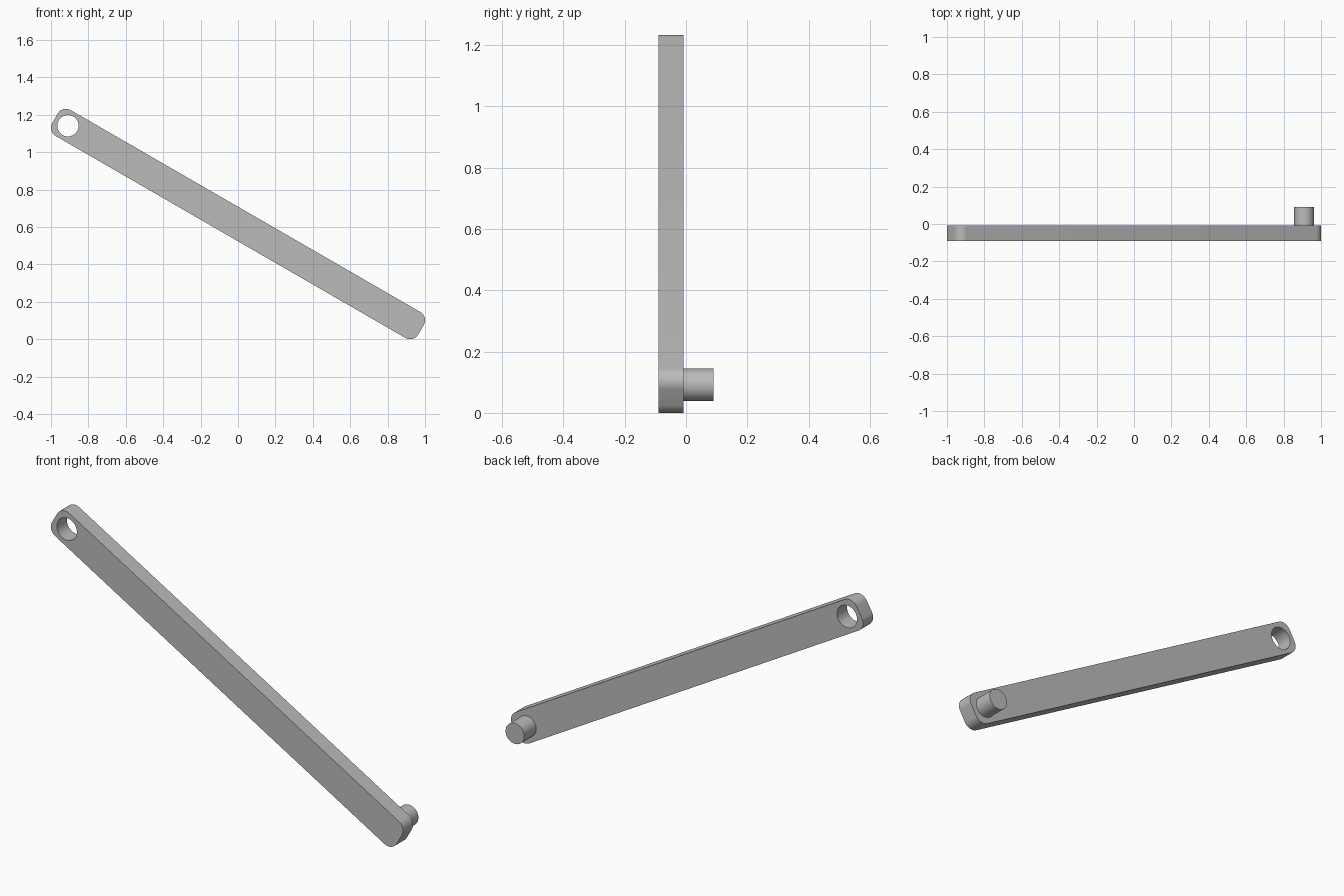
import bpy
from math import sin, cos, pi, radians
from mathutils import Vector, Matrix

if "Cube" in bpy.data.objects:
    bpy.data.objects.remove(bpy.data.objects["Cube"], do_unlink=True)

HALF_LEN, HALF_WID, CORNER = 1.13, 0.08, 0.05
PIVOT = HALF_LEN - HALF_WID          # distance of hole and pin from the middle
HOLE_R, PIN_R = 0.057, 0.053
FRONT, BACK, PIN_END = -0.09, -0.008, 0.09
TILT = Matrix.Translation((0, 0, 0.616)) @ Matrix.Rotation(radians(30), 4, 'Y')

grey = bpy.data.materials.new("plain_grey")
grey.use_nodes = True
colour = (0.5, 0.5, 0.5, 1)
grey.diffuse_color = colour
grey.node_tree.nodes["Principled BSDF"].inputs["Base Color"].default_value = colour


def arc(cx, cy, r, start, sweep, steps):
    return [(cx + r * cos(start + sweep * i / steps),
             cy + r * sin(start + sweep * i / steps)) for i in range(steps + 1)]


def add_loop(curve, points):
    spline = curve.splines.new('POLY')
    spline.points.add(len(points) - 1)
    for p, (x, y) in zip(spline.points, points):
        p.co = (x, y, 0, 1)
    spline.use_cyclic_u = True


def finish(obj):
    bpy.ops.object.select_all(action='DESELECT')
    obj.select_set(True)
    bpy.context.view_layer.objects.active = obj
    if obj.type == 'CURVE':
        bpy.ops.object.convert(target='MESH')
        obj = bpy.context.object
    obj.data.materials.clear()
    obj.data.materials.append(grey)
    bpy.ops.object.shade_smooth_by_angle(angle=radians(30))


# Flat bar: rounded rectangle with a round hole near its upper end
profile = bpy.data.curves.new("link_bar", 'CURVE')
profile.dimensions = '2D'
profile.fill_mode = 'BOTH'
profile.extrude = (BACK - FRONT) / 2
outline = []
for k, (sx, sy) in enumerate([(1, 1), (-1, 1), (-1, -1), (1, -1)]):
    outline += arc(sx * (HALF_LEN - CORNER), sy * (HALF_WID - CORNER),
                   CORNER, k * pi / 2, pi / 2, 10)
add_loop(profile, outline)
add_loop(profile, arc(-PIVOT, 0, HOLE_R, 0, 2 * pi, 48)[:-1])
bar = bpy.data.objects.new("link_bar", profile)
bpy.context.collection.objects.link(bar)
bar.matrix_world = (TILT @ Matrix.Translation((0, (FRONT + BACK) / 2, 0))
                    @ Matrix.Rotation(pi / 2, 4, 'X'))
finish(bar)

# Round pin on the back of the lower end
bpy.ops.mesh.primitive_cylinder_add(vertices=48, radius=PIN_R, depth=PIN_END - BACK)
pin = bpy.context.object
pin.name = "pivot_pin"
pin.matrix_world = (TILT @ Matrix.Translation((PIVOT, (BACK + PIN_END) / 2, 0))
                    @ Matrix.Rotation(pi / 2, 4, 'X'))
finish(pin)
